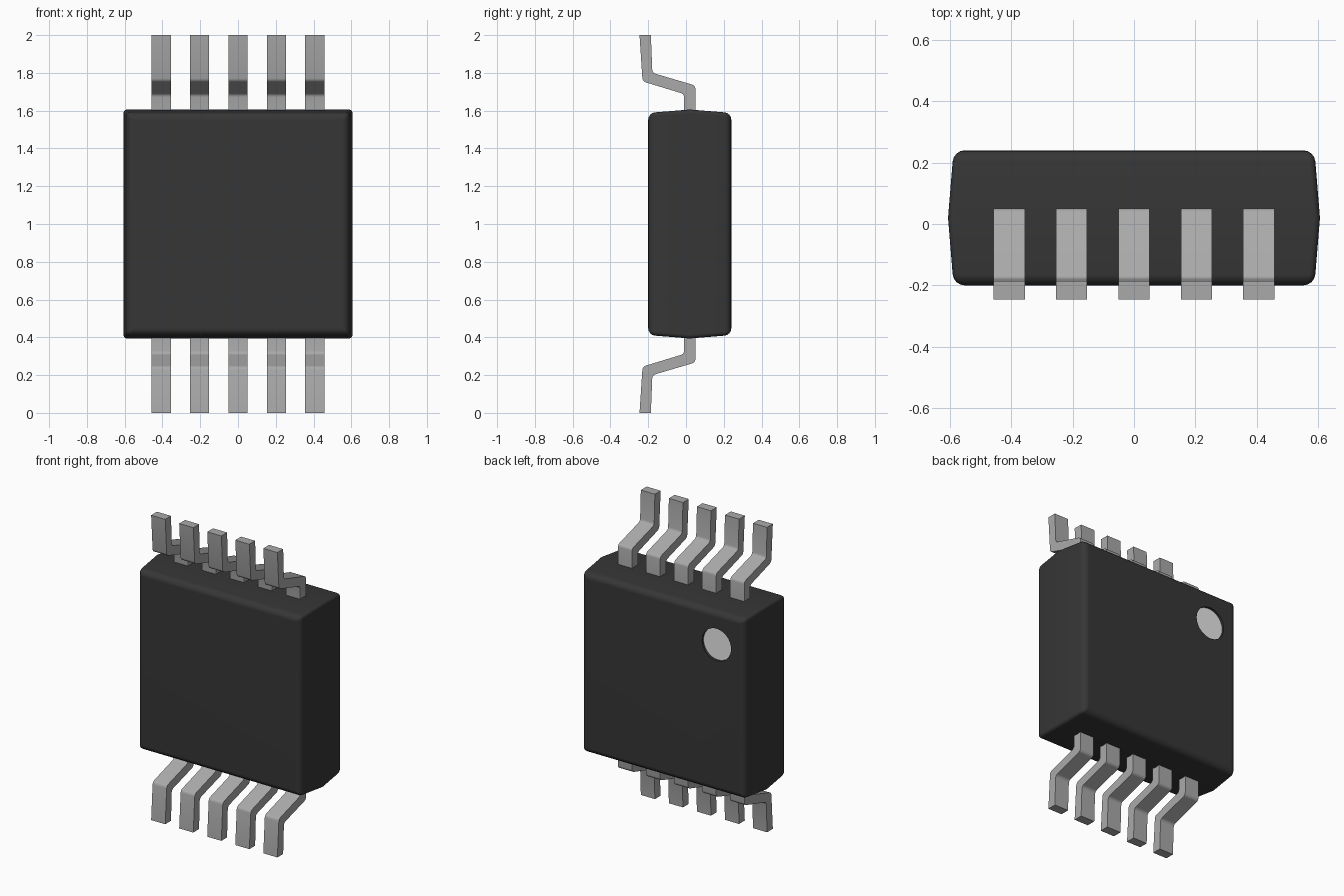
import bpy, bmesh, math
from mathutils import Matrix

cube = bpy.data.objects.get("Cube")
if cube:
    bpy.data.objects.remove(cube, do_unlink=True)


def material(name, value):
    m = bpy.data.materials.new(name)
    m.use_nodes = True
    colour = (value, value, value, 1)
    m.diffuse_color = colour
    bsdf = next(n for n in m.node_tree.nodes if n.type == 'BSDF_PRINCIPLED')
    bsdf.inputs["Base Color"].default_value = colour
    bsdf.inputs["Roughness"].default_value = 0.6
    return m


black = material("black plastic", 0.037)
metal = material("grey metal", 0.40)
white = material("white marker", 0.80)


def make_object(name, bm, *mats):
    bmesh.ops.recalc_face_normals(bm, faces=bm.faces)
    mesh = bpy.data.meshes.new(name)
    bm.to_mesh(mesh)
    bm.free()
    ob = bpy.data.objects.new(name, mesh)
    bpy.context.collection.objects.link(ob)
    for m in mats:
        mesh.materials.append(m)
    return ob


def activate(ob):
    bpy.ops.object.select_all(action='DESELECT')
    ob.select_set(True)
    bpy.context.view_layer.objects.active = ob


def smooth(ob):
    activate(ob)
    bpy.ops.object.shade_smooth_by_angle(angle=math.radians(35))


# Body: square block, widest at the parting line, drafted to front and back
bm = bmesh.new()
rings = []
for y, h in ((-0.20, 0.588), (0.02, 0.606), (0.24, 0.588)):
    rings.append([bm.verts.new((sx * h, y, 1 + sz * h))
                  for sx, sz in ((-1, -1), (1, -1), (1, 1), (-1, 1))])
bm.faces.new(rings[0])
bm.faces.new(rings[2])
for a, b in zip(rings, rings[1:]):
    for i in range(4):
        j = (i + 1) % 4
        bm.faces.new((a[i], a[j], b[j], b[i]))

# Rim edges get a wide rounding, drafted corner edges a narrow one
weight = bm.edges.layers.float.new("bevel_weight_edge")
for e in bm.edges:
    y0, y1 = (v.co.y for v in e.verts)
    if abs(y0 - y1) > 0.1:
        e[weight] = 0.55
    elif abs(y0 - 0.02) > 0.1:
        e[weight] = 1.0
body = make_object("body", bm, black, white)
bevel = body.modifiers.new("rounding", 'BEVEL')
bevel.limit_method = 'WEIGHT'
bevel.width = 0.036
bevel.segments = 4

# Shallow round recess on the back for the marker dot
bm = bmesh.new()
bmesh.ops.create_cone(bm, cap_ends=True, segments=48, radius1=0.105, radius2=0.105, depth=0.1,
                      matrix=Matrix.Translation((-0.39, 0.275, 1.375)) @ Matrix.Rotation(math.pi / 2, 4, 'X'))
cutter = make_object("marker_cutter", bm, black)
cutter.hide_render = True
cut = body.modifiers.new("recess", 'BOOLEAN')
cut.operation = 'DIFFERENCE'
cut.solver = 'EXACT'
cut.object = cutter
activate(body)
for name in ("rounding", "recess"):
    bpy.ops.object.modifier_apply(modifier=name)
bpy.data.objects.remove(cutter, do_unlink=True)
for f in body.data.polygons:
    f.material_index = int(f.normal.y > 0.99 and 0.22 < f.center.y < 0.235)
smooth(body)
body.modifiers.new("even_shading", 'WEIGHTED_NORMAL').keep_sharp = True

# Lead side profile (y, z) of the upper row; corners at indices 1, 2, 5, 6 are bends
PROFILE = [(0.05, 1.55), (0.05, 1.733), (-0.178, 1.80), (-0.186, 2.0),
           (-0.246, 2.0), (-0.230, 1.755), (-0.01, 1.688), (-0.01, 1.55)]
BENDS = [PROFILE[i] for i in (1, 2, 5, 6)]
WIDTH = 0.102


def lead(name, x, upper):
    bm = bmesh.new()
    face = bm.faces.new([bm.verts.new((x - WIDTH / 2, y, z)) for y, z in PROFILE])
    ext = bmesh.ops.extrude_face_region(bm, geom=[face])
    bmesh.ops.translate(bm, vec=(WIDTH, 0, 0),
                        verts=[g for g in ext["geom"] if isinstance(g, bmesh.types.BMVert)])
    # Round the bends
    bend_edges = []
    for e in bm.edges:
        a, b = (v.co for v in e.verts)
        if abs(a.x - b.x) > 0.05 and any(math.hypot(a.y - y, a.z - z) < 1e-4 for y, z in BENDS):
            bend_edges.append(e)
    bmesh.ops.bevel(bm, geom=bend_edges, offset=0.016, segments=3, profile=0.5, affect='EDGES')
    # Lower row mirrors the upper row about the body's middle
    if not upper:
        for v in bm.verts:
            v.co.z = 2 - v.co.z
    smooth(make_object(name, bm, metal))


for i in range(5):
    x = (i - 2) * 0.2035
    lead(f"upper_lead_{i + 1}", x, True)
    lead(f"lower_lead_{i + 1}", x, False)
